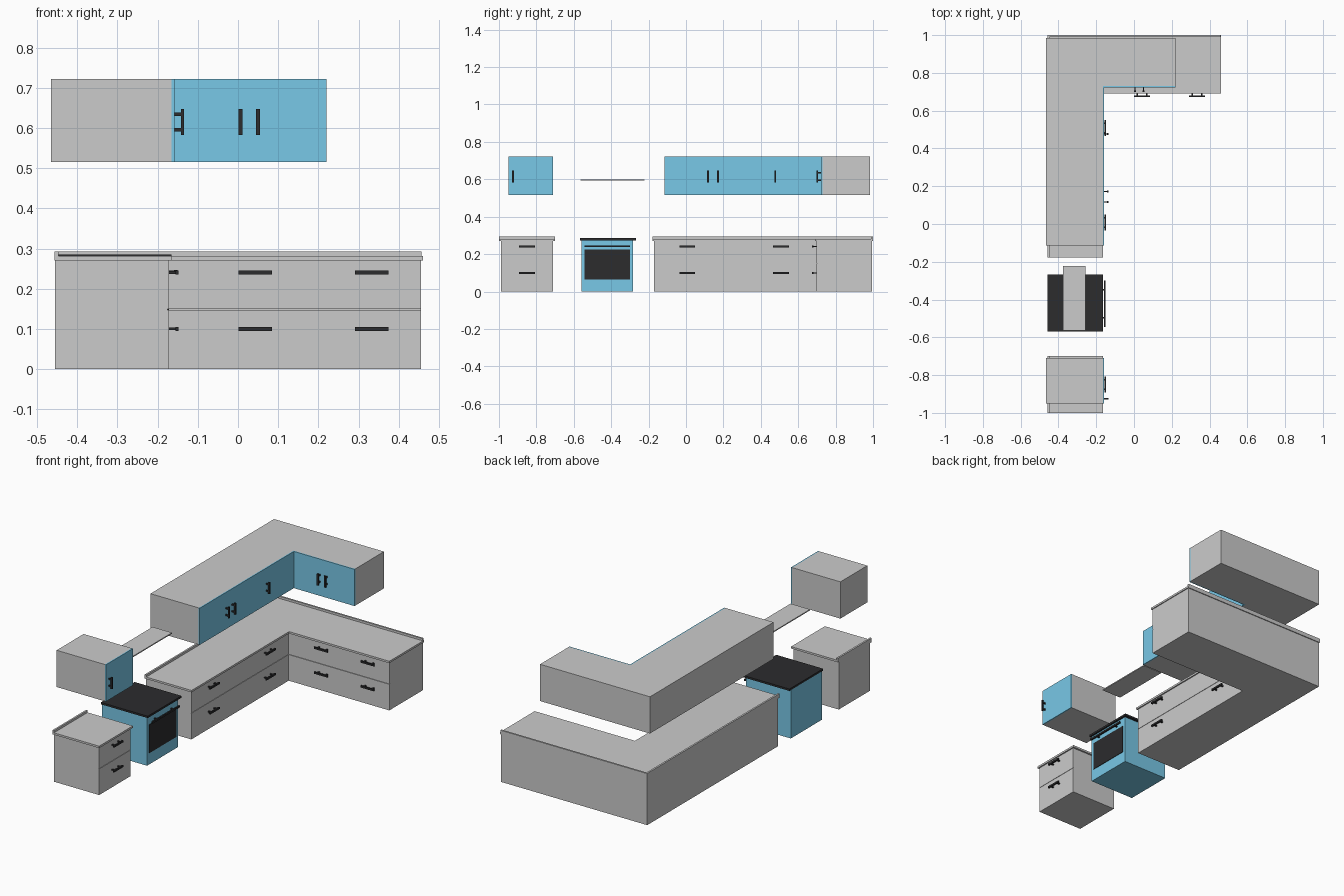
import bpy, bmesh

if "Cube" in bpy.data.objects:
    bpy.data.objects.remove(bpy.data.objects["Cube"])


def material(name, rgb):
    m = bpy.data.materials.new(name)
    m.diffuse_color = (*rgb, 1)
    m.use_nodes = True
    m.node_tree.nodes["Principled BSDF"].inputs["Base Color"].default_value = m.diffuse_color
    return m


BLUE = material("blue_front", (0.19, 0.58, 0.80))
DARK = material("dark_metal", (0.025, 0.025, 0.027))


def finish(name, bm, mat=None):
    bmesh.ops.recalc_face_normals(bm, faces=bm.faces)
    me = bpy.data.meshes.new(name)
    bm.to_mesh(me)
    bm.free()
    ob = bpy.data.objects.new(name, me)
    bpy.context.collection.objects.link(ob)
    if mat:
        me.materials.append(mat)
    return ob


def prism(name, outline, z0, z1, mat=None):
    """Extrude a flat outline from z0 up to z1."""
    bm = bmesh.new()
    face = bm.faces.new([bm.verts.new((x, y, z0)) for x, y in outline])
    ext = bmesh.ops.extrude_face_region(bm, geom=[face])
    bmesh.ops.translate(bm, vec=(0, 0, z1 - z0),
                        verts=[v for v in ext["geom"] if isinstance(v, bmesh.types.BMVert)])
    return finish(name, bm, mat)


def add_box(bm, x, y, z):
    vs = bmesh.ops.create_cube(bm, size=1)["verts"]
    for v in vs:
        v.co = [r[0] if c < 0 else r[1] for c, r in zip(v.co, (x, y, z))]


def box(name, x, y, z, mat=None):
    bm = bmesh.new()
    add_box(bm, x, y, z)
    return finish(name, bm, mat)


def l_shape(x0, xi, x1, y0, yi, y1):
    return [(x0, y0), (xi, y0), (xi, yi), (x1, yi), (x1, y1), (x0, y1)]


def handle(name, wall, side, along, height, length, upright=False, out=0.024):
    """Bar on two posts; side 'x' sticks out to +x, side 'y' to -y."""
    bm = bmesh.new()

    def piece(a, c, o):  # ranges: along the bar, across it, outwards
        if upright:
            u, z = [along + t for t in c], [height + t for t in a]
        else:
            u, z = [along + t for t in a], [height + t for t in c]
        if side == "x":
            add_box(bm, [wall + t for t in o], u, z)
        else:
            add_box(bm, u, [wall - o[1], wall - o[0]], z)

    h = length / 2
    piece((-h, h), (-0.005, 0.005), (out - 0.008, out))
    for p in (-0.6 * h, 0.6 * h):
        piece((p - 0.004, p + 0.004), (-0.003, 0.003), (0, out - 0.008))
    finish(name, bm, DARK)


FX, FY = -0.172, 0.697          # planes of the drawer fronts
ROWS = ((0.0, 0.147), (0.149, 0.27))

# Base cabinets
prism("corner_base", l_shape(-0.455, FX - 0.004, 0.455, -0.17, FY + 0.004, 0.995), 0, 0.27)
box("end_base", (-0.455, FX - 0.004), (-0.99, -0.71), (0, 0.27))
for z in ROWS:
    box("side_drawer", (FX - 0.004, FX), (-0.17, FY + 0.004), z)
    box("back_drawer", (FX, 0.455), (FY, FY + 0.004), z)
    box("end_drawer", (FX - 0.004, FX), (-0.99, -0.71), z)

# Worktops with a low upstand along the walls
prism("corner_worktop", l_shape(-0.457, -0.165, 0.46, -0.178, 0.69, 1.0), 0.27, 0.281)
prism("corner_upstand", l_shape(-0.457, -0.447, 0.457, -0.178, 0.99, 1.0), 0.281, 0.293)
box("end_worktop", (-0.457, -0.165), (-1.0, -0.70), (0.27, 0.281))
box("end_upstand", (-0.457, -0.447), (-1.0, -0.70), (0.281, 0.293))

# Drawer handles
for z in (0.10, 0.24):
    for y in (-0.85, 0.007, 0.508):
        handle("drawer_handle", FX, "x", y, z, 0.084)
    for x in (0.043, 0.333):
        handle("drawer_handle", FY, "y", x, z, 0.084)

# Wall cabinets and blue doors
WZ = (0.515, 0.722)
prism("corner_wall_cabinet", l_shape(-0.465, -0.165, 0.22, -0.115, 0.73, 0.985), *WZ)
prism("corner_wall_doors", [(-0.165, -0.115), (-0.158, -0.115), (-0.158, 0.723),
                            (0.22, 0.723), (0.22, 0.73), (-0.165, 0.73)], *WZ, BLUE)
box("end_wall_cabinet", (-0.465, -0.165), (-0.95, -0.71), WZ)
box("end_wall_door", (-0.165, -0.158), (-0.95, -0.71), WZ, BLUE)
for y in (-0.925, 0.117, 0.172, 0.477):
    handle("door_handle", -0.158, "x", y, 0.615, 0.064, True)
for x in (0.006, 0.05):
    handle("door_handle", 0.723, "y", x, 0.615, 0.064, True)

# Oven, hob and hood plate
box("oven_body", (-0.455, -0.175), (-0.56, -0.283), (0, 0.274), BLUE)
box("oven_window", (-0.175, -0.172), (-0.543, -0.30), (0.065, 0.225), DARK)
box("hob", (-0.457, -0.165), (-0.568, -0.268), (0.274, 0.285), DARK)
handle("oven_handle", -0.175, "x", -0.422, 0.242, 0.244)
box("hood_plate", (-0.377, -0.256), (-0.565, -0.222), (0.593, 0.599))
